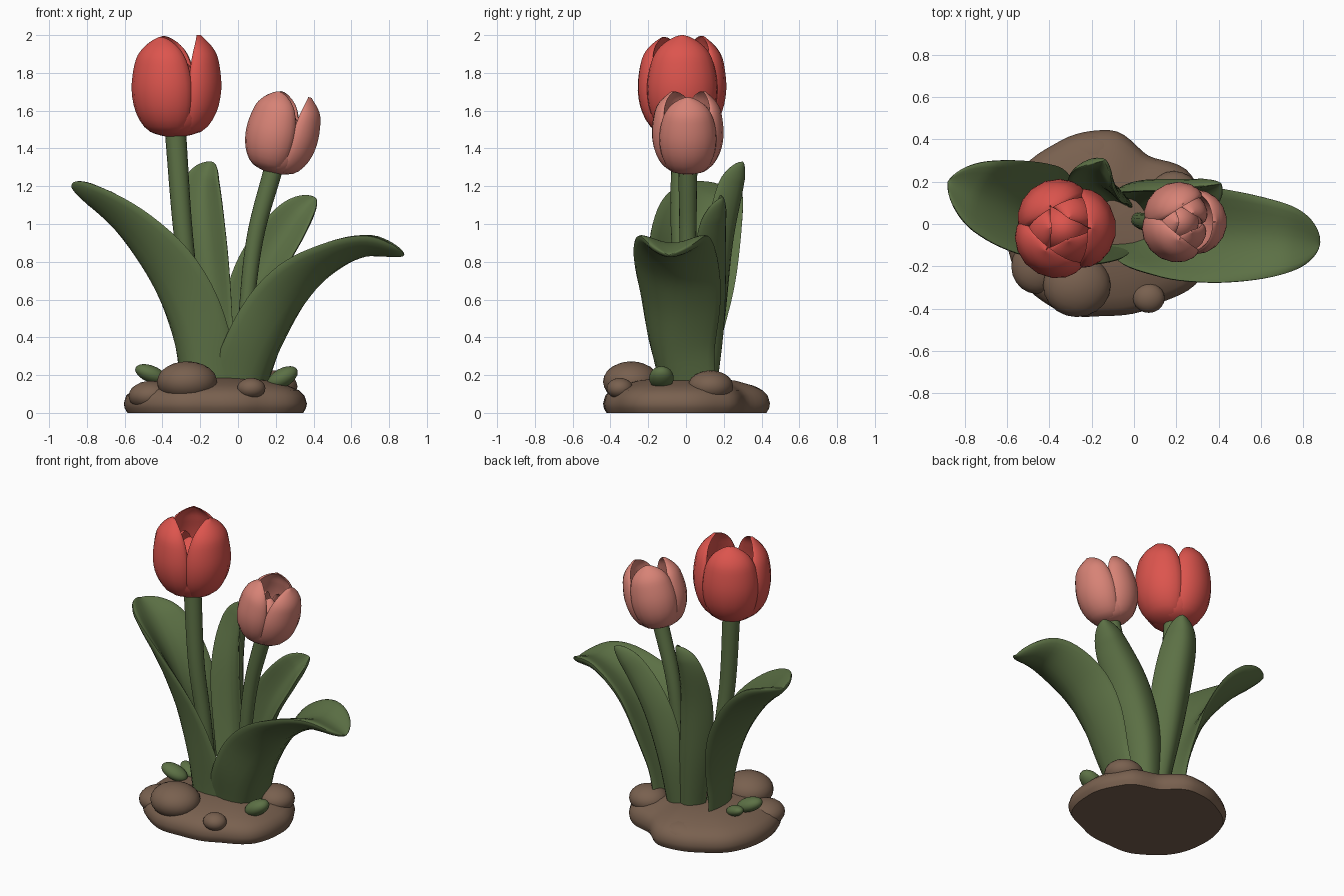
import bpy, bmesh, math
from mathutils import Vector, Matrix

if "Cube" in bpy.data.objects:
    bpy.data.objects.remove(bpy.data.objects["Cube"])


def material(name, rgb):
    m = bpy.data.materials.new(name)
    m.diffuse_color = (*rgb, 1)
    m.use_nodes = True
    m.node_tree.nodes["Principled BSDF"].inputs["Base Color"].default_value = m.diffuse_color
    return m


RED = material("petal red", (0.72, 0.09, 0.075))
PINK = material("petal pink", (0.68, 0.225, 0.18))
GREEN = material("leaf green", (0.108, 0.165, 0.06))
BROWN = material("soil brown", (0.19, 0.118, 0.078))


def finish(name, bm, mat, angle=50):
    bmesh.ops.recalc_face_normals(bm, faces=bm.faces[:])
    me = bpy.data.meshes.new(name)
    bm.to_mesh(me)
    bm.free()
    me.materials.append(mat)
    ob = bpy.data.objects.new(name, me)
    bpy.context.collection.objects.link(ob)
    bpy.ops.object.select_all(action='DESELECT')
    ob.select_set(True)
    bpy.context.view_layer.objects.active = ob
    bpy.ops.object.shade_smooth_by_angle(angle=math.radians(angle))
    return ob


def loft(name, rings, mat):
    """Skin a list of closed rings and cap both ends."""
    bm = bmesh.new()
    vs = [[bm.verts.new(p) for p in r] for r in rings]
    n = len(vs[0])
    for a, b in zip(vs, vs[1:]):
        for i in range(n):
            j = (i + 1) % n
            bm.faces.new((a[i], a[j], b[j], b[i]))
    bm.faces.new(vs[0])
    bm.faces.new(vs[-1])
    return finish(name, bm, mat)


def spline(pts, u):
    """Catmull-Rom point at u in 0..1."""
    pts = [Vector(p) for p in pts]
    p = [2 * pts[0] - pts[1]] + pts + [2 * pts[-1] - pts[-2]]
    x = u * (len(pts) - 1)
    i = min(int(x), len(pts) - 2)
    t = x - i
    a, b, c, d = p[i:i + 4]
    return 0.5 * (2 * b + (c - a) * t + (2 * a - 5 * b + 4 * c - d) * t * t
                  + (3 * b - a - 3 * c + d) * t ** 3)


def tangent(pts, u):
    return (spline(pts, min(1, u + 0.01)) - spline(pts, max(0, u - 0.01))).normalized()


def stem(name, pts, r0, r1):
    rings = []
    for k in range(17):
        u = k / 16
        t = tangent(pts, u)
        s = t.cross(Vector((0, 1, 0))).normalized()
        f = t.cross(s)
        r = r0 + (r1 - r0) * u
        rings.append([spline(pts, u) + r * (s * math.cos(a) + f * math.sin(a))
                      for a in (math.tau * i / 16 for i in range(16))])
    loft(name, rings, GREEN)


def leaf(name, keel, side0, side1, half, depth, base=0.7, thick=0.028, flatten=0.0):
    """Channelled blade: the keel follows a path, the edges curl inwards."""
    rings, m = [], 12
    side0, side1 = Vector(side0), Vector(side1)
    for k in range(33):
        u = 1 - (1 - k / 32) ** 1.5
        t = tangent(keel, u)
        s = side0.lerp(side1, min(1, u * 1.2))
        s = (s - t * s.dot(t)).normalized()
        n = t.cross(s)
        g = min(1, u / 0.5)
        g = g * g * (3 - 2 * g)
        w = (base + (1 - base) * g) * max(0.0005, 1 - u ** 4) ** 0.55
        d = depth * w * (1 - flatten * u)
        c = spline(keel, u)
        ring = []
        for sign in (-1, 1):
            for i in range(m):
                v = -math.cos(math.pi * (i + 0.5) / m)
                th = thick * (1 - v ** 4) ** 0.5 * min(1, w * 1.5)
                ring.append(c + s * (half * w * v * (-sign))
                            + n * (d * abs(v) ** 1.7 + sign * th))
        rings.append(ring)
    loft(name, rings, GREEN)


# Cup profile of a tulip: radius and height from base to tip
CUP = [(0.03, 0, 0), (0.14, 0, 0.035), (0.205, 0, 0.125), (0.232, 0, 0.24),
       (0.226, 0, 0.36), (0.2, 0, 0.465), (0.15, 0, 0.54)]


def petal(name, mat, xf, az, rs, hs, spread, close=0.0):
    rings, m = [], 12
    for k in range(25):
        u = 1 - (1 - k / 24) ** 1.8
        p = spline(CUP, u)
        a = math.radians(spread) * max(0.001, 1 - u ** 4.5) ** 0.55
        ring = []
        for sign in (1, -1):
            for i in range(m):
                v = -math.cos(math.pi * (i + 0.5) / m)
                th = 0.028 * (1 - v ** 4) ** 0.5 * min(1, 4 * (1 - u) + 0.1)
                r = p.x * rs * (1 - close * u * u) * (1 - 0.13 * v * v) + sign * th - 0.02
                f = az + a * v * sign
                ring.append(xf @ Vector((r * math.cos(f), r * math.sin(f), p.z * hs)))
        rings.append(ring)
    loft(name, rings, mat)


def tulip(name, mat, base, tilt, size):
    xf = Matrix.Translation(base) @ Matrix.Rotation(tilt, 4, 'Y') @ Matrix.Scale(size, 4)
    for i, rs in enumerate((1.04, 0.99, 1.02)):
        az = math.radians(120 * i - (8 if i == 2 else 0))
        petal(f"{name}_outer_petal_{i + 1}", mat, xf, az, rs, 1 - 0.01 * i, 70)
        petal(f"{name}_inner_petal_{i + 1}", mat, xf, az + math.pi / 3, 0.86, 0.76, 66, 0.35)
    blob(f"{name}_heart", mat, xf @ Vector((0, 0, 0.18)), [size * r for r in (0.12, 0.12, 0.17)])


def blob(name, mat, loc, radii, pitch=0, yaw=0):
    bm = bmesh.new()
    bmesh.ops.create_icosphere(bm, subdivisions=3, radius=1)
    xf = (Matrix.Translation(loc) @ Matrix.Rotation(math.radians(yaw), 4, 'Z')
          @ Matrix.Rotation(math.radians(pitch), 4, 'Y') @ Matrix.Diagonal((*radii, 1)))
    bm.transform(xf)
    for v in bm.verts:
        v.co.z = max(v.co.z, 0.002)
    finish(name, bm, mat)


# Flowers
tulip("red_tulip", RED, (-0.335, -0.02, 1.46), 0, 1)
tulip("pink_tulip", PINK, (0.175, 0.01, 1.27), math.radians(14), 0.81)

# Stems
stem("red_stem", [(-0.2, 0, 0.12), (-0.25, -0.01, 0.6), (-0.295, -0.03, 1.0),
                  (-0.33, -0.02, 1.475)], 0.042, 0.056)
stem("pink_stem", [(0.02, 0.02, 0.12), (0.05, 0.01, 0.6), (0.095, 0.01, 0.95),
                   (0.187, 0.01, 1.29)], 0.036, 0.05)

# Leaves
leaf("left_leaf", [(-0.23, -0.09, 0.1), (-0.29, -0.075, 0.4), (-0.41, -0.02, 0.68),
                   (-0.57, 0.055, 0.92), (-0.73, 0.13, 1.09), (-0.88, 0.2, 1.2)],
     (0.75, -0.66, 0), (-0.15, -1, 0), 0.255, 0.19, 0.75, 0.034, 0.45)
leaf("right_leaf", [(0.07, -0.07, 0.1), (0.17, -0.1, 0.35), (0.305, -0.085, 0.58),
                    (0.46, -0.07, 0.75), (0.67, -0.07, 0.86), (0.88, -0.09, 0.835)],
     (0.75, 0.65, 0), (0, 1, 0), 0.245, 0.175, 0.8, 0.036, 0.55)
leaf("back_left_leaf", [(-0.1, 0.13, 0.1), (-0.14, 0.18, 0.5), (-0.17, 0.22, 0.9),
                        (-0.17, 0.27, 1.17), (-0.14, 0.3, 1.33)],
     (-1, -0.1, 0), (-0.9, 0.4, 0), 0.135, 0.09)
leaf("back_right_leaf", [(0.0, 0.13, 0.1), (0.05, 0.17, 0.45), (0.15, 0.18, 0.75),
                         (0.29, 0.18, 0.98), (0.41, 0.19, 1.14)],
     (-0.9, 0.4, 0), (-0.9, 0.35, 0), 0.145, 0.09)

# Soil mound: lobed outline every 30 degrees, rounded rim, flat underside
OUTLINE = [0.48, 0.45, 0.37, 0.44, 0.45, 0.48, 0.48, 0.49, 0.47, 0.43, 0.44, 0.5]


def outline(deg):
    i, t = int(deg // 30), (deg % 30) / 30
    t = t * t * (3 - 2 * t)
    return OUTLINE[i % 12] * (1 - t) + OUTLINE[(i + 1) % 12] * t


rings = []
for f, z in ((0.97, 0), (1, 0.025), (1.01, 0.05), (0.985, 0.09), (0.92, 0.12),
             (0.8, 0.145), (0.6, 0.17), (0.35, 0.185), (0.05, 0.19)):
    rings.append([Vector((-0.12 + f * outline(d) * math.cos(math.radians(d)),
                          f * outline(d) * math.sin(math.radians(d)), z))
                  for d in range(0, 360, 5)])
loft("soil_mound", rings, BROWN)

# Rocks and clods
for name, loc, radii in (
        ("large_rock", (-0.27, -0.29, 0.165), (0.16, 0.15, 0.108)),
        ("small_rock", (0.07, -0.35, 0.13), (0.075, 0.07, 0.055)),
        ("right_rock", (0.19, 0.13, 0.14), (0.125, 0.12, 0.085)),
        ("left_clod", (-0.46, -0.2, 0.09), (0.12, 0.13, 0.08)),
        ("back_clod", (-0.18, 0.29, 0.07), (0.18, 0.14, 0.085))):
    blob(name, BROWN, loc, radii)

# Young shoots at the soil
blob("right_shoot", GREEN, (0.235, -0.13, 0.185), (0.09, 0.065, 0.05), -30, 0)
blob("left_shoot", GREEN, (-0.46, -0.03, 0.205), (0.09, 0.06, 0.045), 22, 10)
blob("left_small_shoot", GREEN, (-0.42, 0.07, 0.19), (0.08, 0.045, 0.035), 20, -25)
